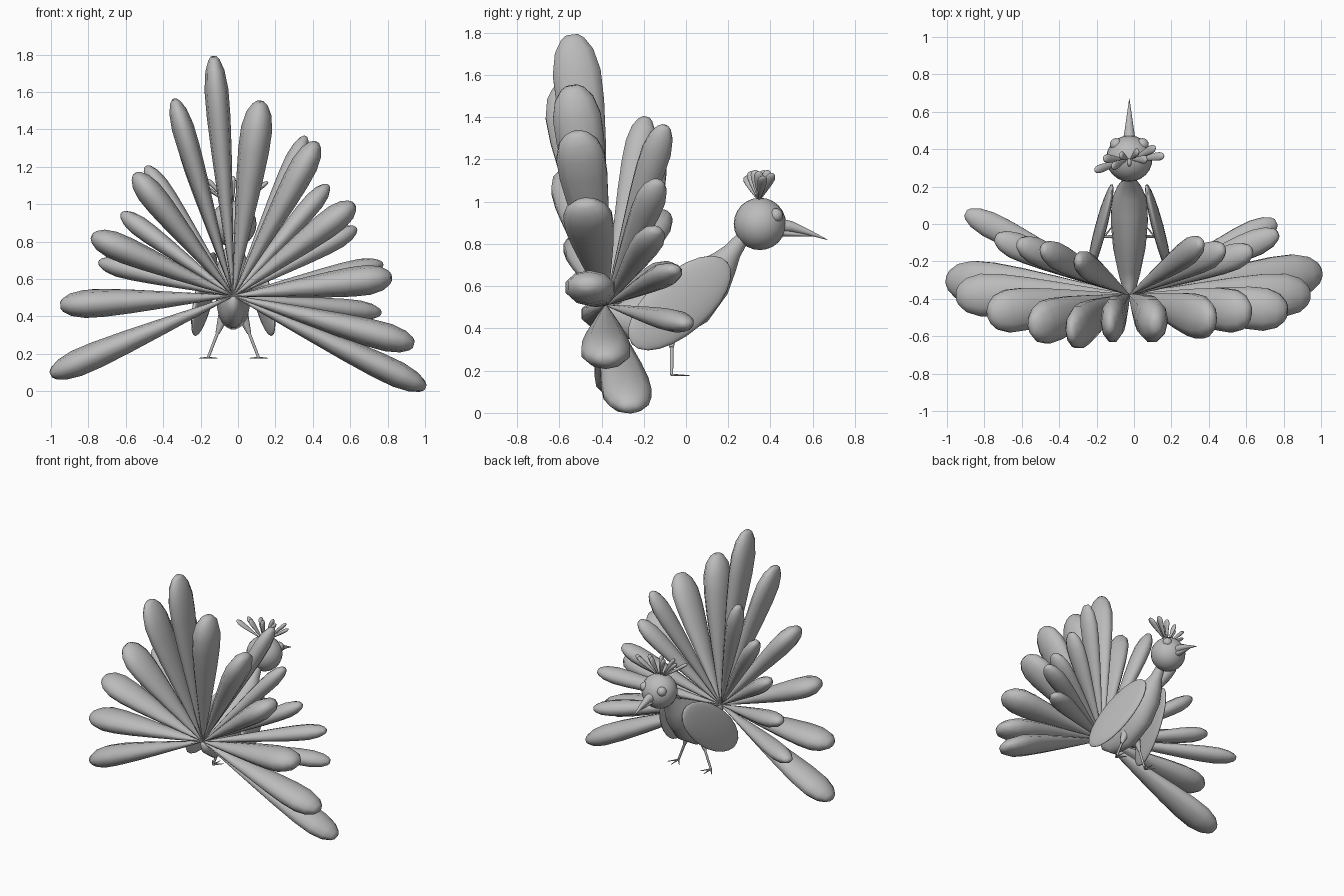
import bpy, bmesh, math
from mathutils import Vector, Matrix

cube = bpy.data.objects.get("Cube")
if cube:
    bpy.data.objects.remove(cube, do_unlink=True)

grey = bpy.data.materials.new("plain grey")
grey.use_nodes = True
colour = (0.5, 0.5, 0.5, 1)
grey.diffuse_color = colour
grey.node_tree.nodes["Principled BSDF"].inputs["Base Color"].default_value = colour

MID = -0.025  # x of the bird's own centre plane


def finish(name, bm, angle=75):
    bmesh.ops.recalc_face_normals(bm, faces=bm.faces[:])
    mesh = bpy.data.meshes.new(name)
    bm.to_mesh(mesh)
    bm.free()
    mesh.materials.append(grey)
    obj = bpy.data.objects.new(name, mesh)
    bpy.context.collection.objects.link(obj)
    bpy.ops.object.select_all(action="DESELECT")
    obj.select_set(True)
    bpy.context.view_layer.objects.active = obj
    bpy.ops.object.shade_smooth_by_angle(angle=math.radians(angle))


def loft(name, rings, wide_hint, sides=10):
    """Skin oval rings (centre, half width along the hint, half width across it)."""
    bm = bmesh.new()
    loops = []
    for i, (c, a, b) in enumerate(rings):
        ahead = Vector(rings[min(i + 1, len(rings) - 1)][0])
        behind = Vector(rings[max(i - 1, 0)][0])
        d = (ahead - behind).normalized()
        u = Vector(wide_hint)
        u = (u - d * u.dot(d)).normalized()
        v = d.cross(u)
        loops.append([bm.verts.new(Vector(c) + u * a * math.cos(t) + v * b * math.sin(t))
                      for t in (2 * math.pi * (k + .5) / sides for k in range(sides))])
    for low, high in zip(loops, loops[1:]):
        for k in range(sides):
            n = (k + 1) % sides
            bm.faces.new((low[k], low[n], high[n], high[k]))
    bm.faces.new(loops[0])
    bm.faces.new(loops[-1])
    finish(name, bm)


def ball(name, centre, radius, scale=(1, 1, 1), tilt=None, segments=24):
    bm = bmesh.new()
    m = Matrix.Translation(centre) @ (tilt or Matrix()) @ Matrix.Diagonal((*scale, 1))
    bmesh.ops.create_uvsphere(bm, u_segments=segments, v_segments=segments // 2,
                              radius=radius, matrix=m)
    finish(name, bm)


# Club-shaped feather outline: share of length, share of width
OUTLINE = ((0, .04), (.2, .33), (.4, .6), (.6, .85), (.75, .99), (.86, 1), (.94, .8), (.985, .48), (1, .25))


def feather(name, root, tip, wide, thin, hint=(0, 1, 0), sides=10):
    root, tip = Vector(root), Vector(tip)
    loft(name, [(root.lerp(tip, t), wide * w, thin * w) for t, w in OUTLINE], hint, sides)


# Large rear fan: tip and half thickness
HUB = (MID, -0.38, 0.51)
rear_tips = [
    (-1.0, -.30, .09, .072), (-.95, -.38, .46, .075), (-.78, -.48, .83, .073),
    (-.55, -.55, 1.16, .07), (-.34, -.58, 1.56, .06), (-.13, -.54, 1.79, .064),
    (.12, -.54, 1.55, .084), (.42, -.52, 1.33, .072), (.62, -.48, 1.0, .072),
    (.82, -.47, .61, .08), (.94, -.38, .25, .075), (1.0, -.26, .02, .07)]
for i, (*tip, thin) in enumerate(rear_tips):
    feather(f"rear_tail_feather_{i + 1}", HUB, tip, 0.12, thin)

# Smaller inner fan, leaning towards the head
inner_tips = [
    (-.9, .06, .49), (-.74, -.07, .69), (-.62, -.1, .95), (-.49, -.13, 1.2), (-.3, -.19, 1.4),
    (.36, -.1, 1.36), (.48, -.13, 1.1), (.63, -.14, .87), (.77, -.05, .68), (.76, .01, .42)]
for i, tip in enumerate(inner_tips):
    feather(f"inner_tail_feather_{i + 1}", HUB, tip, 0.073, 0.053)

# Body and neck in one skin
spine = [(-.39, .5, .012, .015), (-.35, .465, .035, .05), (-.26, .445, .06, .105),
         (-.12, .47, .088, .15), (.02, .55, .1, .145), (.12, .64, .095, .11),
         (.18, .71, .07, .07), (.22, .765, .042, .045), (.27, .83, .031, .032), (.32, .88, .03, .03)]
loft("body", [((MID, y, z), w, h) for y, z, w, h in spine], (1, 0, 0), 20)

# Head, beak
ball("head", (MID, 0.35, 0.895), 0.124)
loft("upper_beak", [((MID, y, z), w, h) for y, z, w, h in (
    (.44, .888, .036, .036), (.5, .882, .026, .026), (.58, .855, .014, .014),
    (.67, .82, .001, .001))], (1, 0, 0), 12)
loft("lower_beak", [((MID, y, z), w, h) for y, z, w, h in (
    (.43, .855, .028, .02), (.5, .848, .018, .013), (.61, .838, .002, .002))], (1, 0, 0), 12)

# Head crest
for i in range(9):
    s = i / 4 - 1
    tip = (MID + .185 * s, .345 + .04 * s + (.035 if i % 2 else -.02), 1.15 - .03 * s * s)
    feather(f"crest_feather_{i + 1}", (MID + .02 * s, .345, 1.0), tip, 0.023, 0.013)

# Paired parts
for side, s in (("left", 1), ("right", -1)):
    ball(f"{side}_eye", (MID + s * .07, .425, .935), 0.034, segments=16)

    # Wing: flat oval running down and back, flaring outwards
    along = Vector((-s * .2, .72, .62)).normalized()
    out = Vector((s, 0, -.12))
    out = (out - along * out.dot(along)).normalized()
    tilt = Matrix((out, along.cross(out), along)).transposed().to_4x4()
    ball(f"{side}_wing", (MID + s * .155, -.03, .52), 1, (.03, .145, .305), tilt)

    # Leg: tapered thigh, thin shank, flat toes
    hip, knee, foot = [(MID + s * x, -.068, z) for x, z in ((.045, .42), (.085, .31), (.135, .18))]
    loft(f"{side}_thigh", [(hip, .034, .034), (knee, .011, .011)], (0, 1, 0), 10)
    loft(f"{side}_shank", [(knee, .009, .009), (foot, .008, .008)], (0, 1, 0), 8)
    for j, (dx, dy) in enumerate(((-.048, .06), (0, .085), (.048, .06))):
        end = (foot[0] + dx, foot[1] + dy, .177)
        loft(f"{side}_toe_{j + 1}", [(foot, .006, .006), (end, .002, .002)], (0, 0, 1), 6)
